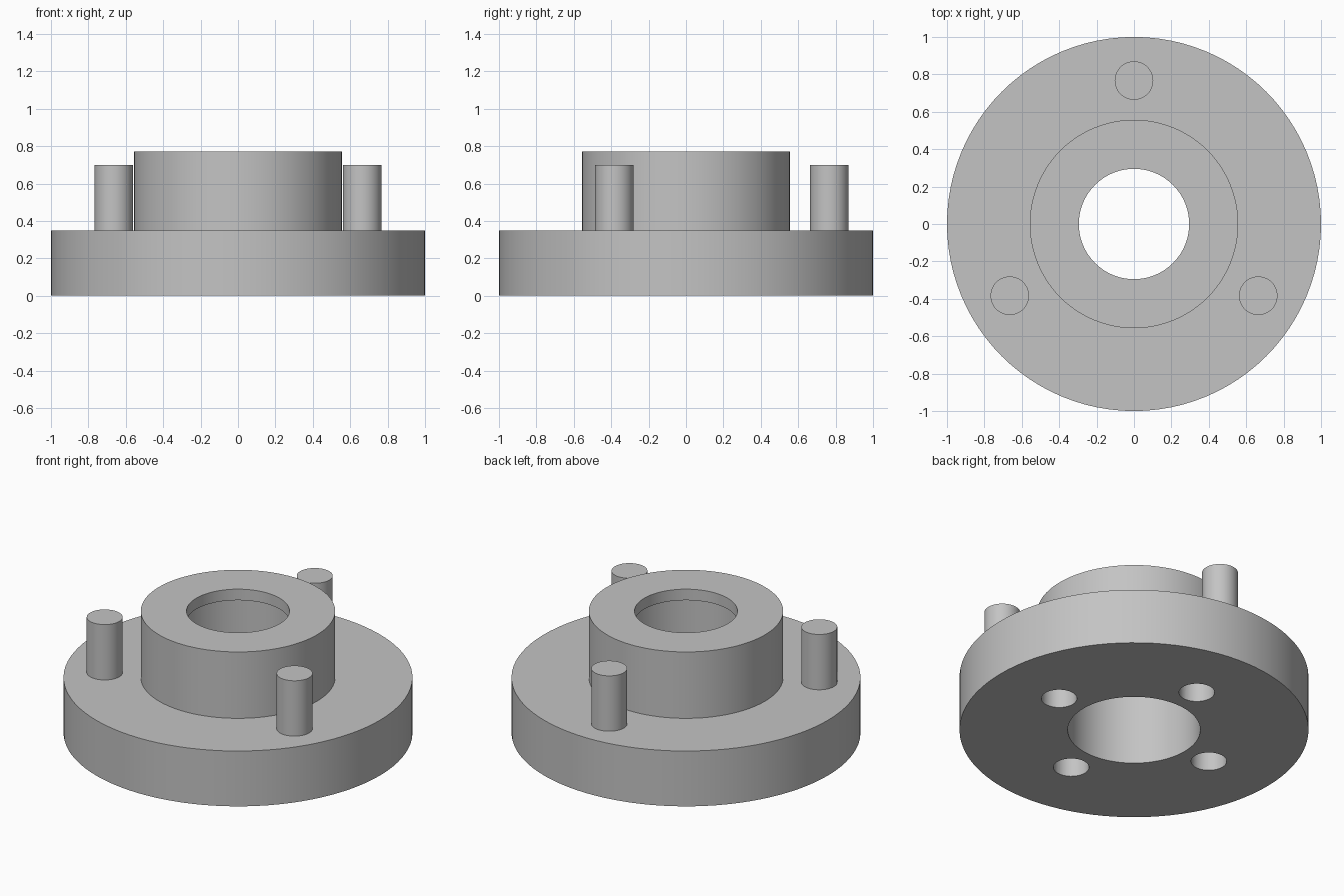
import bpy
import bmesh
from math import radians, sin, cos, pi
from mathutils import Matrix, Vector

if "Cube" in bpy.data.objects:
    bpy.data.objects.remove(bpy.data.objects["Cube"], do_unlink=True)

SEGMENTS = 96
FLANGE_TOP = 0.35
HUB_TOP = 0.77
LIP_BOTTOM = 0.70

grey = bpy.data.materials.new("plain grey")
grey.use_nodes = True
colour = (0.55, 0.55, 0.55, 1)
grey.diffuse_color = colour
grey.node_tree.nodes["Principled BSDF"].inputs["Base Color"].default_value = colour


def add_object(name, bm):
    mesh = bpy.data.meshes.new(name)
    bmesh.ops.recalc_face_normals(bm, faces=bm.faces)
    bm.to_mesh(mesh)
    bm.free()
    mesh.materials.append(grey)
    obj = bpy.data.objects.new(name, mesh)
    bpy.context.collection.objects.link(obj)
    return obj


def lathe(name, profile):
    """Revolve a closed (radius, height) profile around z."""
    bm = bmesh.new()
    verts = [bm.verts.new((r, 0, z)) for r, z in profile]
    edges = [bm.edges.new((a, b)) for a, b in zip(verts, verts[1:] + verts[:1])]
    bmesh.ops.spin(bm, geom=verts + edges, axis=(0, 0, 1), cent=(0, 0, 0),
                   angle=2 * pi, steps=SEGMENTS, use_merge=True)
    bmesh.ops.remove_doubles(bm, verts=bm.verts, dist=1e-5)
    return add_object(name, bm)


def cylinder(name, radius, x, y, bottom, top):
    bm = bmesh.new()
    bmesh.ops.create_cone(bm, cap_ends=True, segments=48, radius1=radius,
                          radius2=radius, depth=top - bottom,
                          matrix=Matrix.Translation((x, y, (bottom + top) / 2)))
    return add_object(name, bm)


def ring_points(count, radius):
    for i in range(count):
        a = radians(90) + 2 * pi * i / count
        yield radius * cos(a), radius * sin(a)


def shade(obj):
    bpy.ops.object.select_all(action="DESELECT")
    obj.select_set(True)
    bpy.context.view_layer.objects.active = obj
    bpy.ops.object.shade_smooth_by_angle(angle=radians(30))


# Flange and hub, with a wide bore narrowing at the top lip
body = lathe("flanged_hub", [
    (0.38, 0), (1, 0), (1, FLANGE_TOP), (0.557, FLANGE_TOP),
    (0.557, HUB_TOP), (0.295, HUB_TOP), (0.295, LIP_BOTTOM), (0.38, LIP_BOTTOM)])

# Four blind holes in the underside
for x, y in ring_points(4, 0.56):
    cutter = cylinder("hole_cutter", 0.102, x, y, -0.1, 0.28)
    cutter.hide_render = True
    cut = body.modifiers.new("hole", "BOOLEAN")
    cut.operation = "DIFFERENCE"
    cut.solver = "EXACT"
    cut.object = cutter
    bpy.context.view_layer.objects.active = body
    bpy.ops.object.modifier_apply(modifier=cut.name)
    bpy.data.objects.remove(cutter, do_unlink=True)
shade(body)

# Three upright pins on the flange
for name, (x, y) in zip(("back_pin", "right_pin", "left_pin"), ring_points(3, 0.767)):
    shade(cylinder(name, 0.103, x, y, FLANGE_TOP, LIP_BOTTOM))
